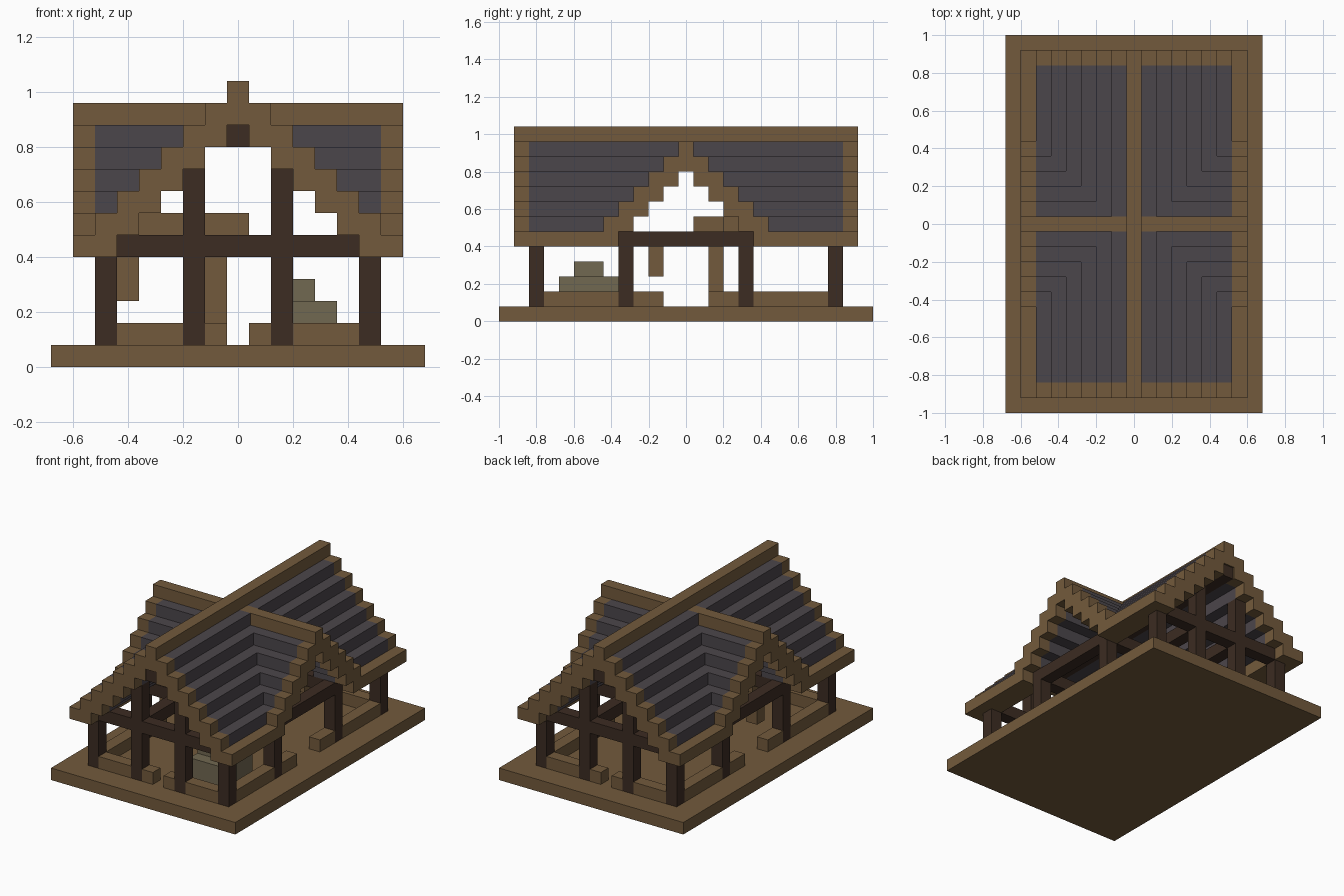
import bpy, bmesh
from mathutils import Vector

cube = bpy.data.objects.get("Cube")
if cube:
    bpy.data.objects.remove(cube, do_unlink=True)

U = 0.08  # block size


def material(name, rgb):
    m = bpy.data.materials.new(name)
    m.use_nodes = True
    m.diffuse_color = (*rgb, 1)
    m.node_tree.nodes["Principled BSDF"].inputs["Base Color"].default_value = (*rgb, 1)
    return m


WOOD = material("oak_brown", (0.171, 0.102, 0.045))
DARK = material("dark_timber", (0.045, 0.025, 0.016))
SLATE = material("slate_grey", (0.071, 0.061, 0.070))
STONE = material("stone_tan", (0.165, 0.138, 0.083))


def add_object(name, bm, mats):
    mesh = bpy.data.meshes.new(name)
    bm.to_mesh(mesh)
    bm.free()
    for m in mats:
        mesh.materials.append(m)
    obj = bpy.data.objects.new(name, mesh)
    bpy.context.scene.collection.objects.link(obj)


def box(name, xs, ys, zs, mat):
    bm = bmesh.new()
    bmesh.ops.create_cube(bm, size=1)
    for v in bm.verts:
        v.co = [sum(r) / 2 + c * (r[1] - r[0]) for r, c in zip((xs, ys, zs), v.co)]
    add_object(name, bm, [mat])


def span(a, b, side):
    return tuple(sorted((a * side, b * side)))


def blocks(name, cells, mats):
    """Outer skin of a set of grid blocks, with a material index for each."""
    bm = bmesh.new()
    corners = {}

    def vert(p):
        key = tuple(round(c * 2) for c in p)
        if key not in corners:
            corners[key] = bm.verts.new(p * U)
        return corners[key]

    for cell, mat in cells.items():
        centre = Vector(cell) + Vector((0, 0, 0.5))
        for axis in range(3):
            for s in (-1, 1):
                n = Vector((0, 0, 0))
                n[axis] = s
                if tuple(int(a + b) for a, b in zip(cell, n)) in cells:
                    continue
                a = Vector((0, 0, 0))
                a[(axis + 1) % 3] = 1
                b = n.cross(a)
                ring = [vert(centre + (n + a * p + b * q) / 2)
                        for p, q in ((-1, -1), (1, -1), (1, 1), (-1, 1))]
                bm.faces.new(ring).material_index = mat
    add_object(name, bm, mats)


# Crossed stepped roofs: brown ridges, eaves and gable edges, slate between
roof = {}
for k in range(5, 13):
    main, cross = 12 - k, 11 - k
    for i in range(-7, 8):
        for j in range(-11, 12):
            in_main = main - 1 <= abs(i) <= main and abs(j) >= cross - 1
            in_cross = (cross >= 0 and cross - 1 <= abs(j) <= cross
                        and abs(i) >= main - 1)
            if in_main or in_cross:
                trim = (k == 5 or abs(j) == 11 or main == 0
                        or (in_cross and (abs(i) == 7 or cross == 0)))
                roof[i, j, k] = 0 if trim else 1
blocks("stepped_roof", roof, [WOOD, SLATE])

# Floor and ridge beam
box("floor_slab", (-0.68, 0.68), (-1, 1), (0, U), WOOD)
box("ridge_beam", (-0.04, 0.04), (-0.91, 0.91), (0.80, 0.88), DARK)

LOW = (U, 2 * U)
BEAM = (0.40, 0.48)
for sy, end in ((-1, "front"), (1, "back")):
    wall_y = span(0.76, 0.84, sy)
    box(end + "_tie_beam", (-0.44, 0.44), wall_y, BEAM, DARK)
    box(end + "_inner_beam", (-0.44, 0.44), span(0.28, 0.36, sy), BEAM, DARK)
    for sx, side in ((-1, "right"), (1, "left")):
        tag = f"{end}_{side}_"
        wall_x = span(0.44, 0.52, sx)
        # Posts
        box(tag + "corner_post", wall_x, wall_y, (U, 0.40), DARK)
        box(tag + "gable_post", span(0.12, 0.20, sx), wall_y, (U, 0.72), DARK)
        box(tag + "side_post", wall_x, span(0.28, 0.36, sy), (U, 0.40), DARK)
        # Low walls between the posts, leaving doorways
        for a, b in ((0.04, 0.12), (0.20, 0.44)):
            box(tag + "end_low_wall", span(a, b, sx), wall_y, LOW, WOOD)
        for a, b in ((0.12, 0.28), (0.36, 0.76)):
            box(tag + "side_low_wall", wall_x, span(a, b, sy), LOW, WOOD)

# Beams running lengthwise
for sx, side in ((-1, "right"), (1, "left")):
    box(side + "_side_beam", span(0.44, 0.52, sx), (-0.36, 0.36), BEAM, DARK)
    box(side + "_long_beam", span(0.12, 0.20, sx), (-0.76, 0.76), BEAM, DARK)

# Stone hearth
box("hearth_base", (0.12, 0.36), (-0.68, -0.36), (U, 0.24), STONE)
box("hearth_top", (0.12, 0.28), (-0.60, -0.44), (0.24, 0.32), STONE)

# Inner fittings
box("inner_pillar", (-0.12, -0.04), (0.12, 0.20), (U, 0.40), WOOD)
box("hanging_post", (-0.44, -0.36), (-0.20, -0.12), (0.24, 0.40), WOOD)
box("loft_boards", (-0.36, -0.04), (0.04, 0.28), (0.48, 0.56), WOOD)
box("loft_step", (-0.04, 0.04), (0.04, 0.20), (0.48, 0.56), WOOD)
